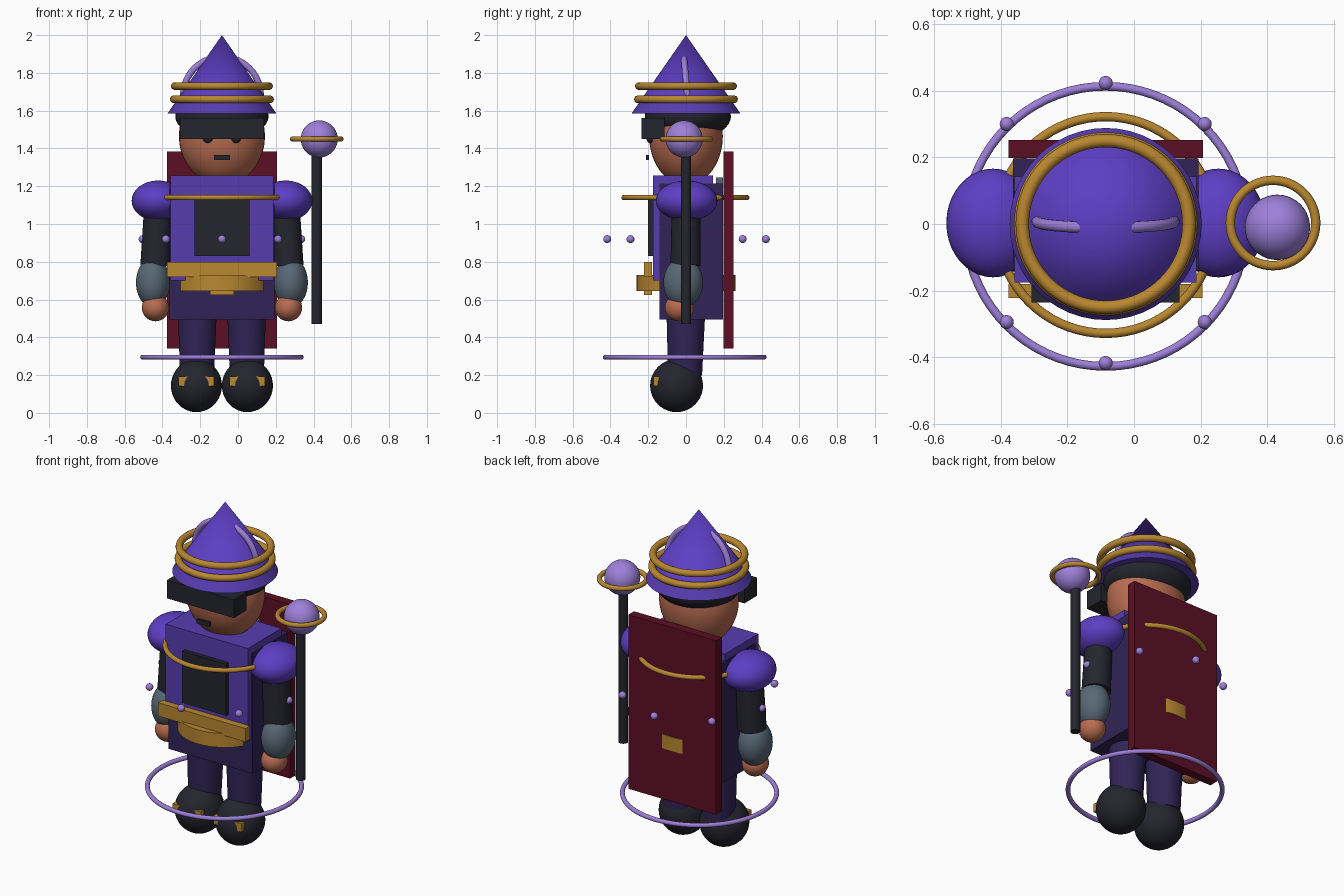
import bpy, math
from mathutils import Vector

if "Cube" in bpy.data.objects:
    bpy.data.objects.remove(bpy.data.objects["Cube"])

CX = -0.085  # body centre line


def mat(name, r, g, b):
    def lin(c):
        c /= 255
        return c / 12.92 if c <= 0.04045 else ((c + 0.055) / 1.055) ** 2.4
    m = bpy.data.materials.new(name)
    m.diffuse_color = (lin(r), lin(g), lin(b), 1)
    m.use_nodes = True
    m.node_tree.nodes["Principled BSDF"].inputs["Base Color"].default_value = m.diffuse_color
    return m


ROYAL = mat("royal_purple", 93, 62, 196)
VIOLET = mat("robe_violet", 87, 60, 176)
DARK = mat("dark_purple", 48, 36, 86)
GOLD = mat("gold", 186, 136, 48)
SKIN = mat("skin", 184, 108, 80)
BLACK = mat("charcoal", 36, 37, 46)
SLATE = mat("slate", 88, 104, 118)
CRIMSON = mat("crimson", 92, 14, 36)
LAV = mat("lavender", 158, 128, 218)


def finish(name, m, smooth=True):
    o = bpy.context.object
    o.name = name
    o.data.materials.append(m)
    bpy.ops.object.transform_apply(location=False, rotation=True, scale=True)
    if smooth:
        bpy.ops.object.shade_smooth_by_angle(angle=math.radians(40))
    return o


def box(name, m, x, y, z):
    """Box from (min, max) pairs."""
    mid = [(a + b) / 2 for a, b in (x, y, z)]
    bpy.ops.mesh.primitive_cube_add(size=1, location=mid)
    bpy.context.object.scale = [b - a for a, b in (x, y, z)]
    return finish(name, m, False)


def ball(name, m, loc, radii, seg=40):
    bpy.ops.mesh.primitive_uv_sphere_add(segments=seg, ring_count=seg // 2, location=loc)
    bpy.context.object.scale = radii
    return finish(name, m)


def ring(name, m, loc, major, minor, tilt=0):
    bpy.ops.mesh.primitive_torus_add(location=loc, rotation=(tilt, 0, 0), major_radius=major,
                                     minor_radius=minor, major_segments=72, minor_segments=14)
    return finish(name, m)


def rod(name, m, a, b, r1, r2):
    """Tapered round rod from a to b."""
    a, b = Vector(a), Vector(b)
    d = b - a
    bpy.ops.mesh.primitive_cone_add(vertices=48, radius1=r1, radius2=r2, depth=d.length,
                                    location=(a + b) / 2)
    bpy.context.object.rotation_euler = d.to_track_quat('Z', 'Y').to_euler()
    return finish(name, m)


def mid_box(name, m, half, y, z):
    return box(name, m, (CX - half, CX + half), y, z)


# Hat: brim, cone, gold bands, lavender arch
rod("hat_brim", VIOLET, (CX, 0, 1.585), (CX, 0, 1.64), 0.288, 0.25)
rod("hat_cone", ROYAL, (CX, 0, 1.64), (CX, 0, 2.0), 0.25, 0.0)
ring("hat_band_lower", GOLD, (CX, 0, 1.66), 0.255, 0.02)
ring("hat_band_upper", GOLD, (CX, 0, 1.73), 0.25, 0.02)
ring("hat_arch", LAV, (CX, 0.007, 1.68), 0.205, 0.017, math.radians(95))

# Head, hair and face
ball("head", SKIN, (CX, 0, 1.465), (0.228, 0.195, 0.26))
ball("hair", BLACK, (CX, 0.01, 1.57), (0.247, 0.228, 0.125))
mid_box("visor", BLACK, 0.222, (-0.235, -0.115), (1.45, 1.56))
mid_box("mouth", BLACK, 0.043, (-0.212, -0.197), (1.34, 1.365))

# Torso
mid_box("robe_upper", VIOLET, 0.273, (-0.175, 0.143), (0.70, 1.258))
mid_box("robe_lower", DARK, 0.278, (-0.14, 0.197), (0.495, 1.215))
mid_box("chest_panel", BLACK, 0.146, (-0.2, -0.17), (0.83, 1.14))
mid_box("back_clasp", SLATE, 0.1, (0.16, 0.197), (1.2, 1.245))
ring("chest_ring", GOLD, (CX, -0.003, 1.14), 0.325, 0.014)

# Belt
mid_box("belt_bar", GOLD, 0.291, (-0.222, -0.18), (0.72, 0.80))
rod("belt_drum", GOLD, (CX, 0, 0.645), (CX, 0, 0.73), 0.261, 0.261)
mid_box("belt_buckle", GOLD, 0.064, (-0.222, -0.18), (0.625, 0.80))

# Cape
mid_box("cape", CRIMSON, 0.292, (0.198, 0.252), (0.34, 1.385))

# Paired parts on both sides of the centre line
for s, side in ((-1, "left"), (1, "right")):
    def px(d):
        return CX + s * d
    ball(side + "_eye", BLACK, (px(0.075), -0.19, 1.455), (0.026, 0.02, 0.026), 20)
    ball(side + "_shoulder", ROYAL, (px(0.338), 0.003, 1.123), (0.14, 0.163, 0.107))
    rod(side + "_upper_arm", BLACK, (px(0.352), -0.002, 0.78), (px(0.335), 0, 1.12), 0.08, 0.075)
    ball(side + "_forearm", SLATE, (px(0.365), -0.015, 0.69), (0.09, 0.105, 0.132))
    ball(side + "_hand", SKIN, (px(0.352), -0.035, 0.557), (0.072, 0.077, 0.072))
    rod(side + "_leg", DARK, (px(0.132), -0.005, 0.2), (px(0.13), 0, 0.6), 0.09, 0.105)
    ball(side + "_boot", BLACK, (px(0.135), -0.05, 0.144), (0.135, 0.14, 0.14))
    fx = px(0.135)
    box(side + "_boot_clip", GOLD, (fx - 0.094, fx + 0.094), (-0.172, -0.14), (0.142, 0.192))

# Staff
rod("staff_pole", BLACK, (0.417, 0, 0.47), (0.417, 0, 1.4), 0.027, 0.027)
ball("staff_orb", LAV, (0.43, -0.01, 1.45), (0.098, 0.098, 0.098))
ring("staff_ring", GOLD, (0.417, 0.003, 1.45), 0.128, 0.014)

# Ground halo and floating beads
ring("floor_halo", LAV, (CX, -0.007, 0.295), 0.42, 0.013)
for i in range(8):
    a = i * math.pi / 4
    ball(f"bead_{i + 1}", LAV, (CX + 0.42 * math.cos(a), 0.003 + 0.42 * math.sin(a), 0.92),
         (0.021, 0.021, 0.021), 20)
